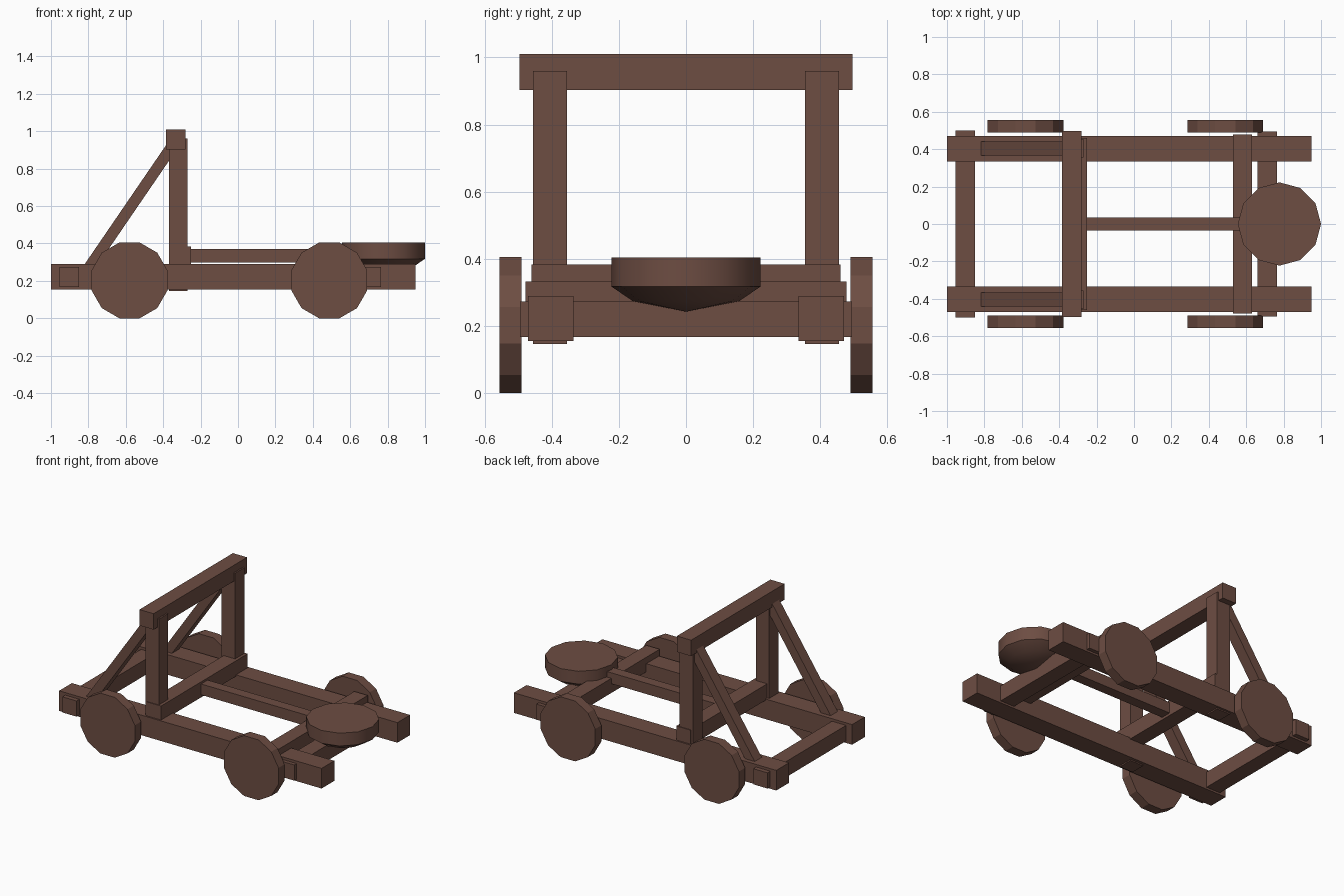
import bpy, bmesh, math
from mathutils import Matrix, Vector

if "Cube" in bpy.data.objects:
    bpy.data.objects.remove(bpy.data.objects["Cube"])

wood = bpy.data.materials.new("wood")
wood.diffuse_color = (0.153, 0.074, 0.055, 1)
wood.use_nodes = True
wood.node_tree.nodes["Principled BSDF"].inputs["Base Color"].default_value = wood.diffuse_color


def add_object(name, bm):
    bmesh.ops.recalc_face_normals(bm, faces=bm.faces)
    mesh = bpy.data.meshes.new(name)
    bm.to_mesh(mesh)
    bm.free()
    mesh.materials.append(wood)
    obj = bpy.data.objects.new(name, mesh)
    bpy.context.collection.objects.link(obj)
    return obj


def box(name, x, y, z):
    """Box from (min, max) pairs."""
    bm = bmesh.new()
    size = [b - a for a, b in (x, y, z)]
    mid = [(a + b) / 2 for a, b in (x, y, z)]
    bmesh.ops.create_cube(bm, size=1, matrix=Matrix.Translation(mid) @ Matrix.Diagonal((*size, 1)))
    return add_object(name, bm)


def strut(name, start, end, width, thick):
    """Slanted timber between two points in an xz plane."""
    a, b = Vector(start), Vector(end)
    d = b - a
    turn = Matrix.Rotation(math.atan2(d.x, d.z), 4, 'Y')
    bm = bmesh.new()
    bmesh.ops.create_cube(bm, size=1, matrix=Matrix.Translation((a + b) / 2) @ turn
                          @ Matrix.Diagonal((thick, width, d.length, 1)))
    return add_object(name, bm)


def wheel(name, x, y):
    """Twelve-sided disc standing on the ground with a flat side down."""
    bm = bmesh.new()
    r = 0.2025 / math.cos(math.pi / 12)
    bmesh.ops.create_cone(bm, cap_ends=True, segments=12, radius1=r, radius2=r, depth=0.066,
                          matrix=Matrix.Translation((x, y, 0.2025))
                          @ Matrix.Rotation(math.pi / 2, 4, 'X')
                          @ Matrix.Rotation(math.pi / 12, 4, 'Z'))
    return add_object(name, bm)


# Mirrored side parts
for side, s in (("right", -1), ("left", 1)):
    def span(a, b):
        return tuple(sorted((s * a, s * b)))
    box(f"{side}_rail", (-1, 0.95), span(0.335, 0.47), (0.155, 0.29))
    box(f"{side}_post", (-0.37, -0.27), span(0.355, 0.455), (0.147, 0.96))
    strut(f"{side}_brace", (-0.80, s * 0.403, 0.265), (-0.335, s * 0.403, 0.945), 0.075, 0.06)
    for end, x in (("rear", -0.58), ("front", 0.488)):
        wheel(f"{side}_{end}_wheel", x, s * 0.523)

# Cross timbers
box("rear_crossbeam", (-0.955, -0.85), (-0.5, 0.5), (0.168, 0.273))
box("front_crossbeam", (0.66, 0.765), (-0.495, 0.495), (0.168, 0.273))
box("arm_rest", (0.53, 0.63), (-0.478, 0.478), (0.235, 0.333))
box("pivot_beam", (-0.355, -0.25), (-0.46, 0.46), (0.28, 0.384))
box("top_beam", (-0.385, -0.28), (-0.496, 0.496), (0.903, 1.01))

# Throwing arm
box("throwing_arm", (-0.3, 0.7), (-0.035, 0.035), (0.297, 0.37))

# Bowl: lathed twelve-sided profile, closed on top
bm = bmesh.new()
profile = [(0, 0.243), (0.158, 0.274), (0.2225, 0.318), (0.2225, 0.404), (0, 0.404)]
verts = [bm.verts.new((r, 0, z)) for r, z in profile]
edges = [bm.edges.new(pair) for pair in zip(verts, verts[1:])]
bmesh.ops.spin(bm, geom=verts + edges, axis=(0, 0, 1), cent=(0, 0, 0),
               angle=math.tau, steps=12, use_merge=True)
bmesh.ops.remove_doubles(bm, verts=bm.verts, dist=1e-4)
bmesh.ops.translate(bm, verts=bm.verts, vec=(0.7775, 0, 0))
bowl = add_object("bowl", bm)
bpy.context.view_layer.objects.active = bowl
bowl.select_set(True)
bpy.ops.object.shade_smooth_by_angle(angle=math.radians(50))
